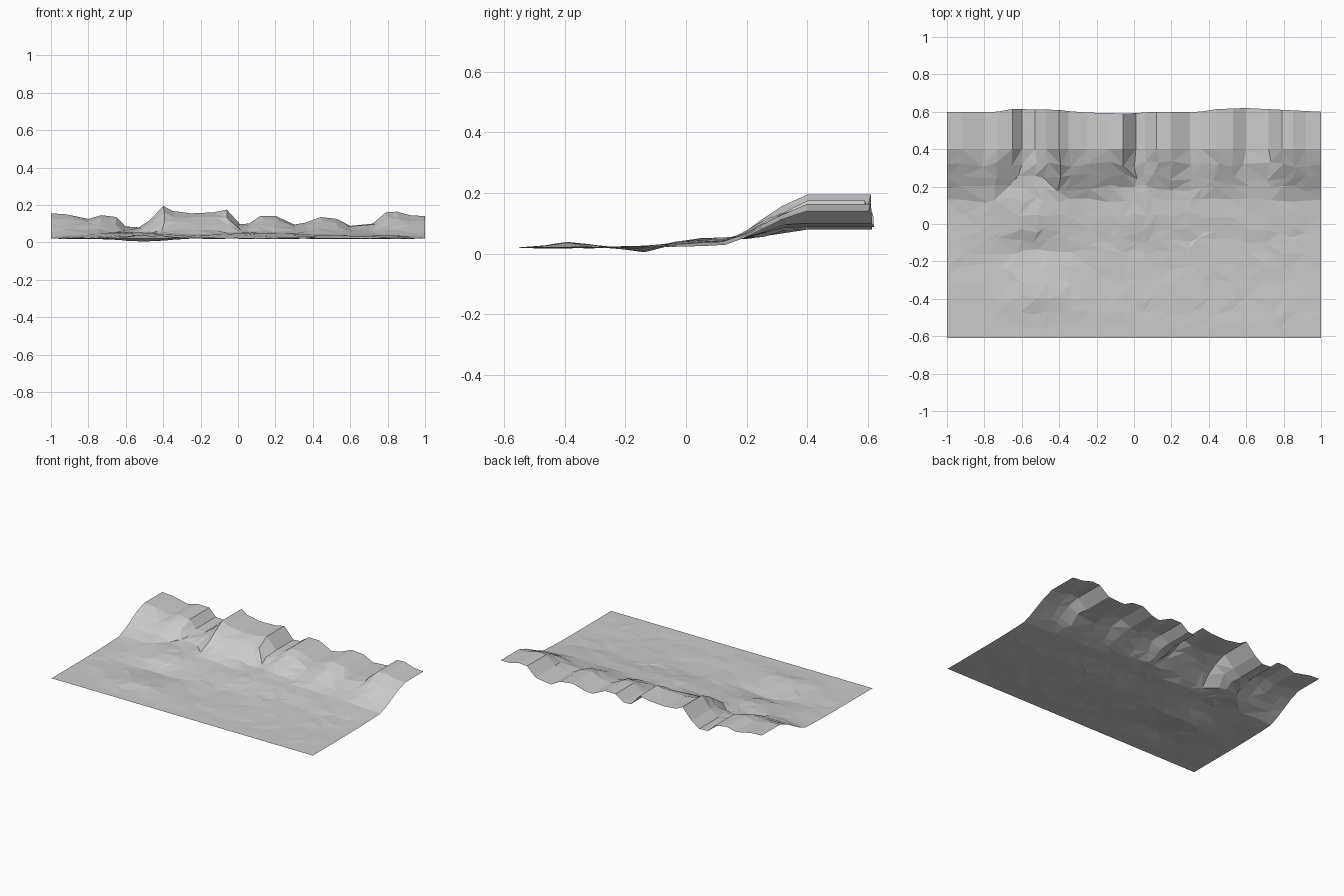
import bpy, bmesh, random
from math import exp

if "Cube" in bpy.data.objects:
    bpy.data.objects.remove(bpy.data.objects["Cube"])

random.seed(4)

# Skyline of the ridge at the back (x, z)
RIDGE = [(-1, .155), (-.92, .15), (-.8, .125), (-.73, .145), (-.65, .135), (-.6, .085),
         (-.53, .08), (-.47, .12), (-.4, .195), (-.35, .168), (-.25, .155), (-.13, .16),
         (-.06, .175), (.01, .098), (.06, .1), (.12, .142), (.2, .142), (.3, .095),
         (.36, .105), (.44, .135), (.53, .125), (.6, .088), (.72, .1), (.79, .16),
         (.85, .164), (.92, .145), (1, .14)]
# Wavy back border (x, y)
BACK = [(-1, .6), (-.75, .597), (-.65, .615), (-.4, .61), (-.3, .597), (-.02, .59),
        (.1, .6), (.33, .597), (.45, .615), (.6, .62), (.8, .61), (1, .6)]
# Start of the cliff slope (x, y)
FOOT = [(-1, .12), (-.75, .12), (-.62, .26), (-.48, .24), (-.38, .12), (-.2, .14),
        (.0, .2), (.15, .14), (.3, .18), (.45, .14), (.65, .17), (.85, .14), (1, .12)]
# Gentle rise of the plain (y, z)
PLAIN = [(-.61, .02), (-.3, .02), (-.1, .024), (.0, .033), (.15, .045), (.3, .06), (.62, .08)]
ROWS = [-.61, -.55, -.47, -.4, -.31, -.23, -.15, -.09, -.03, .05, .13, .19, .25, .32, .4, .48, .55, .61]


def interp(table, t):
    for (a, u), (b, v) in zip(table, table[1:]):
        if t <= b:
            return u + (v - u) * max(0, t - a) / (b - a)
    return table[-1][1]


def bump(x, y, cx, cy, rx, ry):
    return exp(-((x - cx) / rx) ** 2 - ((y - cy) / ry) ** 2)


def height(x, y):
    edge = min(1, (1 - abs(x)) / .2)
    z = .02 + (interp(PLAIN, y) - .02) * (.3 + .7 * edge)
    z += .018 * bump(x, y, -.5, -.38, .18, .09)      # low mound
    z -= .022 * bump(x, y, -.52, -.15, .16, .07)     # basin
    z += .014 * bump(x, y, -.58, .04, .17, .12)      # fan below the gully
    z += .012 * bump(x, y, .1, .05, .25, .12)
    foot = interp(FOOT, x)
    crest = max(.4, foot + .16)
    f = min(1, max(0, (y - foot) / (crest - foot)))
    f = f * f * (3 - 2 * f) * .5 + f * .5
    return z + (interp(RIDGE, x) - z) * f


# Terrain sheet: columns follow the ridge breaks, rows run front to back
bm = bmesh.new()
grid = []
for j, y0 in enumerate(ROWS):
    row = []
    for i, (x0, _) in enumerate(RIDGE):
        x, y = x0, y0
        inner = 0 < i < len(RIDGE) - 1 and 0 < j < len(ROWS) - 1
        if y0 > .5:
            y += interp(BACK, x) - .61
        if inner and y0 < .4:
            x += random.uniform(-.018, .018)
            y += random.uniform(-.018, .018)
        z = height(x, y)
        if inner and -.5 < y0 < .35:
            z += random.uniform(-.003, .003)
        row.append(bm.verts.new((x, y, max(z, .003))))
    grid.append(row)

# Triangles with mixed diagonals for the faceted look
for j in range(len(ROWS) - 1):
    for i in range(len(RIDGE) - 1):
        a, b = grid[j][i], grid[j][i + 1]
        c, d = grid[j + 1][i + 1], grid[j + 1][i]
        if random.random() < .5:
            bm.faces.new((a, b, c))
            bm.faces.new((a, c, d))
        else:
            bm.faces.new((a, b, d))
            bm.faces.new((b, c, d))

mesh = bpy.data.meshes.new("terrain")
bm.to_mesh(mesh)
bm.free()
bpy.context.collection.objects.link(bpy.data.objects.new("terrain", mesh))
